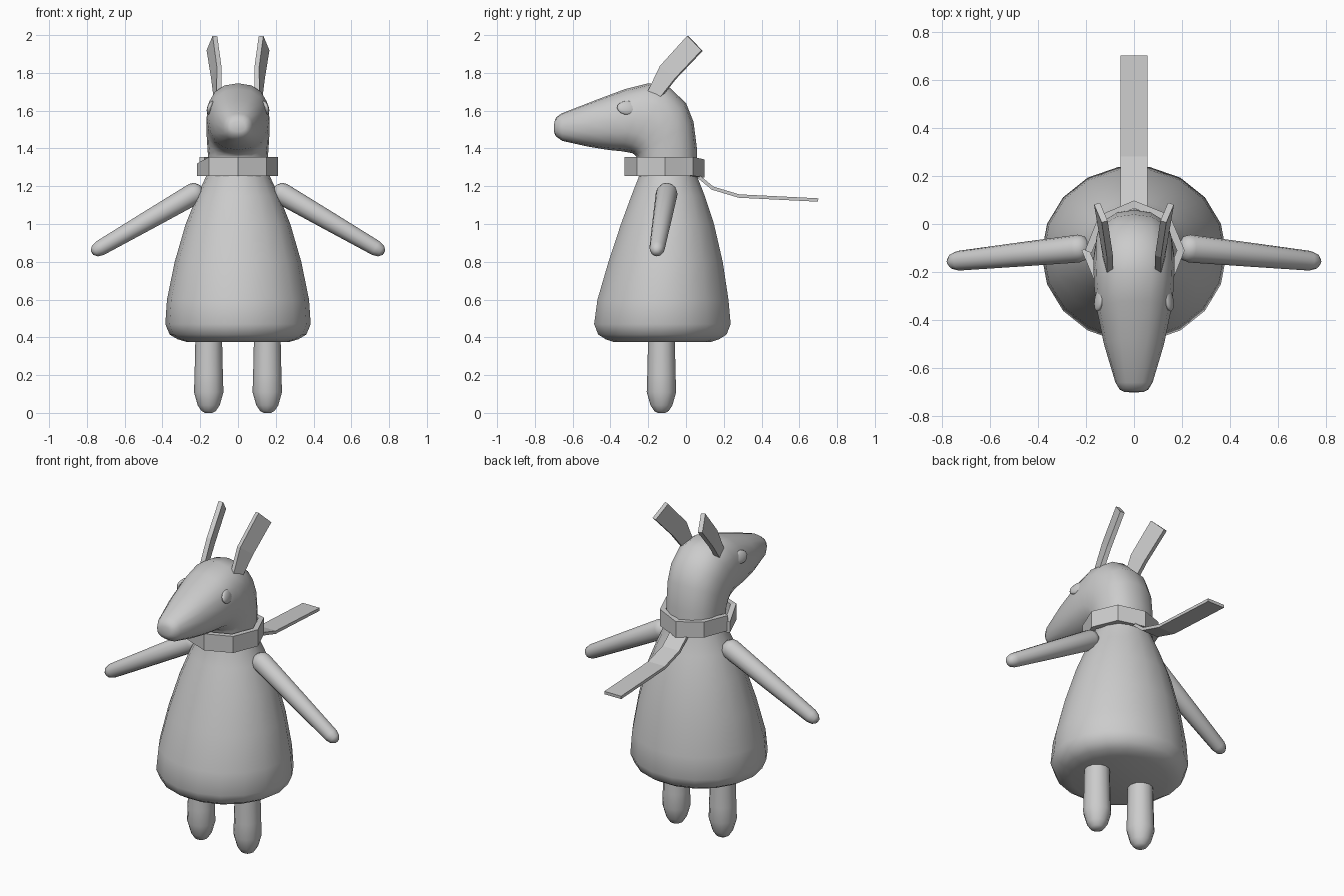
import bpy, math
from mathutils import Vector

if "Cube" in bpy.data.objects:
    bpy.data.objects.remove(bpy.data.objects["Cube"])

grey = bpy.data.materials.new("plain grey")
grey.diffuse_color = (0.6, 0.6, 0.6, 1)
grey.use_nodes = True
grey.node_tree.nodes["Principled BSDF"].inputs["Base Color"].default_value = grey.diffuse_color


def make(name, verts, faces, angle=40, thickness=0, offset=0):
    me = bpy.data.meshes.new(name)
    me.from_pydata([tuple(v) for v in verts], [], faces)
    me.materials.append(grey)
    ob = bpy.data.objects.new(name, me)
    bpy.context.collection.objects.link(ob)
    bpy.ops.object.select_all(action='DESELECT')
    ob.select_set(True)
    bpy.context.view_layer.objects.active = ob
    bpy.ops.object.mode_set(mode='EDIT')
    bpy.ops.mesh.select_all(action='SELECT')
    bpy.ops.mesh.normals_make_consistent(inside=False)
    bpy.ops.object.mode_set(mode='OBJECT')
    if thickness:
        mod = ob.modifiers.new("thickness", 'SOLIDIFY')
        mod.thickness, mod.offset = thickness, offset
        mod.use_even_offset = True
    else:
        bpy.ops.object.shade_smooth_by_angle(angle=math.radians(angle))
    return ob


def loft(name, rings, angle=40):
    """Skin a list of equal-sized rings and cap both ends."""
    n = len(rings[0])
    verts = [v for r in rings for v in r]
    faces = [(i * n + j, i * n + (j + 1) % n, (i + 1) * n + (j + 1) % n, (i + 1) * n + j)
             for i in range(len(rings) - 1) for j in range(n)]
    faces += [tuple(range(n))[::-1], tuple(range(len(verts) - n, len(verts)))]
    return make(name, verts, faces, angle)


def ring(centre, u, v, n=16, power=1.0):
    pts = []
    for i in range(n):
        a = 2 * math.pi * i / n
        c, s = math.cos(a), math.sin(a)
        c = math.copysign(abs(c) ** power, c)
        s = math.copysign(abs(s) ** power, s)
        pts.append(Vector(centre) + Vector(u) * c + Vector(v) * s)
    return pts


# Bell-shaped body: z, centre y, half width, half depth
body = [(0.375, -0.125, 0.27, 0.26), (0.39, -0.125, 0.32, 0.305), (0.415, -0.125, 0.362, 0.345),
        (0.47, -0.125, 0.385, 0.367), (0.6, -0.122, 0.376, 0.352), (0.8, -0.108, 0.335, 0.307),
        (1.0, -0.098, 0.277, 0.25), (1.15, -0.095, 0.217, 0.197), (1.25, -0.095, 0.17, 0.157),
        (1.3, -0.095, 0.155, 0.15)]
loft("body", [ring((0, y, z), (w, 0, 0), (0, d, 0), 18) for z, y, w, d in body], 50)

# Head and neck: underside (y, z), upper side (y, z), half width
head = [(-0.25, 1.25, 0.06, 1.25, 0.155), (-0.26, 1.355, 0.058, 1.40, 0.16),
        (-0.27, 1.365, 0.04, 1.54, 0.165), (-0.285, 1.375, 0, 1.64, 0.168),
        (-0.31, 1.38, -0.09, 1.725, 0.168), (-0.34, 1.385, -0.2, 1.745, 0.165),
        (-0.41, 1.392, -0.32, 1.715, 0.153), (-0.52, 1.41, -0.48, 1.655, 0.125),
        (-0.655, 1.44, -0.66, 1.585, 0.078), (-0.69, 1.465, -0.687, 1.565, 0.06),
        (-0.70, 1.49, -0.697, 1.54, 0.04)]
rings = []
for y0, z0, y1, z1, w in head:
    lo, hi = Vector((0, y0, z0)), Vector((0, y1, z1))
    rings.append(ring((lo + hi) / 2, (w, 0, 0), (hi - lo) / 2, 16, 0.85))
loft("head", rings, 60)

# Scarf wrap: open strip around the neck whose ends overlap on one side
wrap = []
for i in range(9):
    a = math.pi + i * math.pi / 4
    t = i / 8
    r = 0.218 - 0.014 * t
    z0 = 1.255 + 0.02 * max(0, t - 0.6)
    z1 = 1.32 if i == 0 else 1.355
    if i == 6:
        z0, z1 = 1.245, 1.342
    wrap += [(r * math.cos(a), -0.11 + r * math.sin(a), z) for z in (z0, z1)]
make("scarf_wrap", wrap, [(2 * i, 2 * i + 2, 2 * i + 3, 2 * i + 1) for i in range(8)],
     thickness=0.03, offset=-1)

# Scarf tail streaming backwards
path = [(0.05, 1.265), (0.14, 1.19), (0.28, 1.148), (0.70, 1.127)]
make("scarf_tail", [(x, y, z) for y, z in path for x in (-0.056, 0.056)],
     [(2 * i, 2 * i + 1, 2 * i + 3, 2 * i + 2) for i in range(3)], thickness=0.018)

for side, s in (("left", -1), ("right", 1)):
    # Leg with a rounded foot: z, radius
    leg = [(0, 0.02), (0.01, 0.038), (0.04, 0.058), (0.11, 0.078), (0.2, 0.075), (0.42, 0.07)]
    loft(side + "_leg", [ring((s * 0.155, -0.13, z), (r, 0, 0), (0, r, 0), 12)
                         for z, r in leg], 60)

    # Tapered arm with rounded ends: distance along the arm, radius
    a, b = Vector((s * 0.19, -0.098, 1.185)), Vector((s * 0.772, -0.157, 0.848))
    d = b - a
    u = d.cross(Vector((0, 1, 0))).normalized()
    v = d.cross(u).normalized()
    arm = [(0, 0.025), (0.03, 0.05), (0.07, 0.058), (0.5, 0.05), (0.93, 0.041),
           (0.975, 0.032), (1, 0.014)]
    loft(side + "_arm", [ring(a + d * t, u * r, v * r, 12) for t, r in arm], 60)

    # Flat ear, narrow at the root and wide at the squared tip
    front = [(0.10, -0.2, 1.70), (0.10, -0.135, 1.835), (0.122, 0.01, 1.995)]
    back = [(0.115, -0.15, 1.65), (0.13, -0.055, 1.77), (0.154, 0.085, 1.918)]
    pts = [(s * x, y, z) for pair in zip(front, back) for x, y, z in pair]
    make(side + "_ear", pts, [(0, 1, 3, 2), (2, 3, 5, 4)], thickness=0.026)

    # Bulging oval eye
    bpy.ops.mesh.primitive_uv_sphere_add(segments=12, ring_count=8, radius=1,
                                         location=(s * 0.143, -0.31, 1.615))
    eye = bpy.context.object
    eye.name = side + "_eye"
    eye.scale = (0.018, 0.056, 0.038)
    eye.rotation_euler = (0, s * -0.3, s * 0.2)
    eye.data.materials.append(grey)
    bpy.ops.object.shade_smooth()
